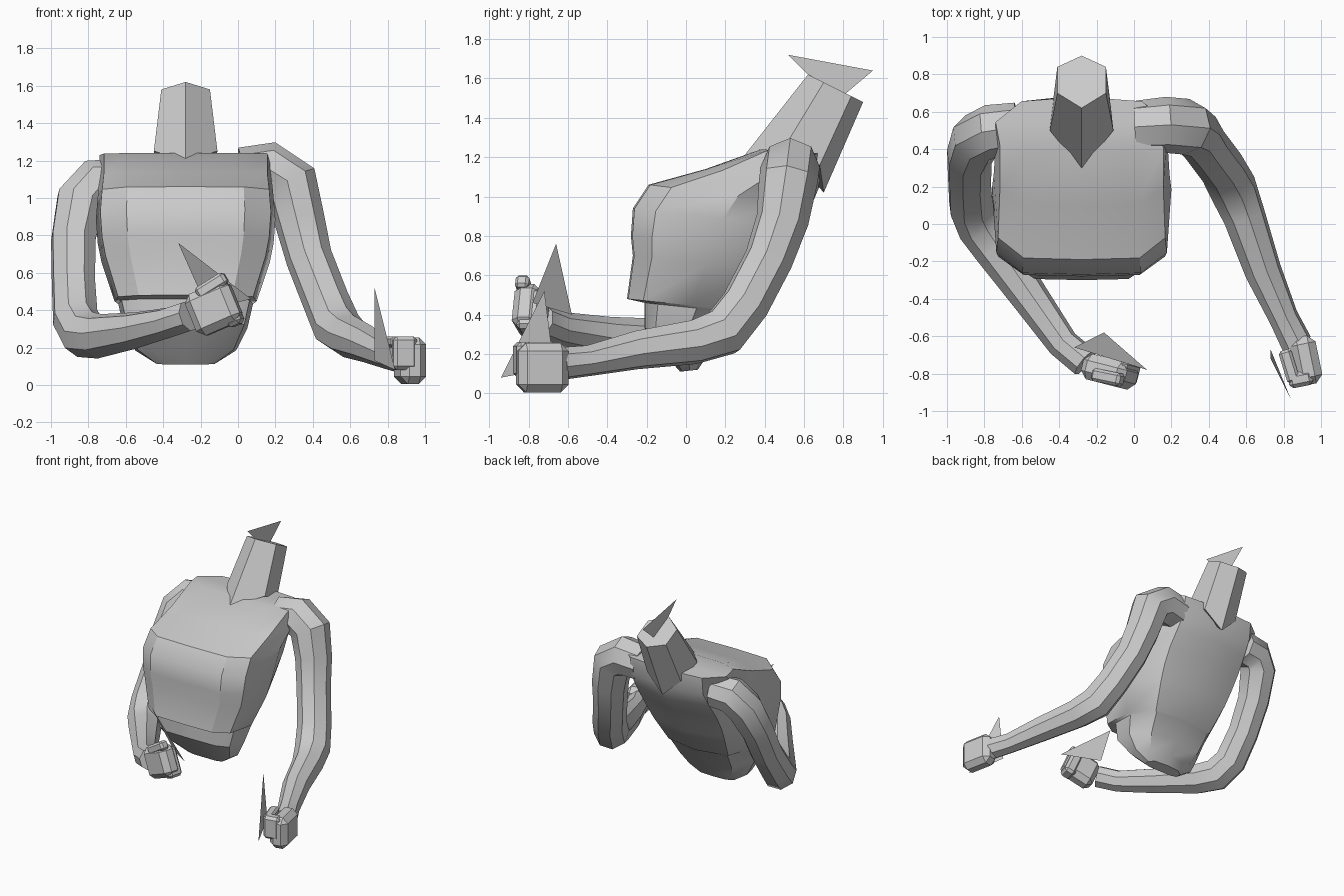
import bpy, bmesh, math
from mathutils import Vector, Matrix, Euler

cube = bpy.data.objects.get("Cube")
if cube:
    bpy.data.objects.remove(cube, do_unlink=True)

grey = bpy.data.materials.new("plain grey")
grey.use_nodes = True
grey.diffuse_color = (0.6, 0.6, 0.6, 1)
grey.node_tree.nodes["Principled BSDF"].inputs["Base Color"].default_value = (0.6, 0.6, 0.6, 1)

MID = -0.28  # centre line of the body


def finish(name, bm, angle=32):
    bmesh.ops.recalc_face_normals(bm, faces=bm.faces)
    mesh = bpy.data.meshes.new(name)
    bm.to_mesh(mesh)
    bm.free()
    mesh.materials.append(grey)
    obj = bpy.data.objects.new(name, mesh)
    bpy.context.collection.objects.link(obj)
    bpy.ops.object.select_all(action='DESELECT')
    obj.select_set(True)
    bpy.context.view_layer.objects.active = obj
    bpy.ops.object.shade_smooth_by_angle(angle=math.radians(angle))
    return obj


def loft(name, rings, angle=32):
    """Skin a list of equal-length rings and cap both ends."""
    bm = bmesh.new()
    loops = [[bm.verts.new(p) for p in ring] for ring in rings]
    n = len(loops[0])
    for a, b in zip(loops, loops[1:]):
        for i in range(n):
            j = (i + 1) % n
            bm.faces.new((a[i], a[j], b[j], b[i]))
    bm.faces.new(loops[0])
    bm.faces.new(loops[-1])
    return finish(name, bm, angle)


def limb(name, path, sides=8):
    """Tube along (x, y, z, radius) stations without twisting."""
    pts = [Vector(p[:3]) for p in path]
    last = len(pts) - 1
    old, u, rings = None, None, []
    for i, p in enumerate(pts):
        t = (pts[min(i + 1, last)] - pts[max(i - 1, 0)]).normalized()
        if u is None:
            u = t.orthogonal().normalized()
        else:
            u = old.rotation_difference(t) @ u
        old, v = t, t.cross(u)
        turn = math.tau / sides
        rings.append([p + path[i][3] * (u * math.cos(k * turn) + v * math.sin(k * turn))
                      for k in range(sides)])
    return loft(name, rings, 38)


def block(name, centre, size, turn, bevel=0.04):
    """Chamfered box for the hand parts."""
    bm = bmesh.new()
    bmesh.ops.create_cube(bm, size=1)
    bmesh.ops.scale(bm, vec=size, verts=bm.verts)
    bmesh.ops.bevel(bm, geom=bm.edges[:], offset=bevel, segments=1, affect='EDGES')
    bm.transform(Matrix.Translation(centre) @ Euler(turn).to_matrix().to_4x4())
    return finish(name, bm, 25)


def blade(name, corners):
    bm = bmesh.new()
    bm.faces.new([bm.verts.new(c) for c in corners])
    return finish(name, bm)


def mirrored(half):
    """Half outline (offset, y, z) from front to back, closed around the centre line."""
    other = [(-x, y, z) for x, y, z in half[-2:0:-1]]
    return [(MID + x, y, z) for x, y, z in half + other]


# Torso: front y, front z, back y, back z, half width
stations = [
    (-0.03, 0.11, 0.06, 0.12, 0.16),
    (-0.10, 0.19, 0.10, 0.18, 0.27),
    (-0.21, 0.33, 0.18, 0.28, 0.33),
    (-0.21, 0.46, 0.27, 0.41, 0.36),
    (-0.30, 0.48, 0.29, 0.42, 0.38),
    (-0.27, 0.70, 0.42, 0.62, 0.45),
    (-0.28, 0.80, 0.48, 0.72, 0.47),
    (-0.27, 0.94, 0.56, 0.84, 0.48),
    (-0.19, 1.06, 0.64, 0.96, 0.47),
    (0.10, 1.14, 0.69, 1.08, 0.46),
    (0.38, 1.24, 0.68, 1.22, 0.46),
]
section = [(0, 0), (0.66, 0.01), (0.95, 0.14), (1, 0.55), (0.7, 0.92), (0, 1)]
loft("torso", [mirrored([(w * fx, yf + (yb - yf) * t, zf + (zb - zf) * t)
                         for fx, t in section])
               for yf, zf, yb, zb, w in stations])

# Neck: six-sided, leaning back
neck_base = [(0, 0.29, 1.20), (0.17, 0.50, 1.25), (0.15, 0.68, 1.16), (0, 0.70, 1.02)]
neck_top = [(0, 0.62, 1.62), (0.13, 0.70, 1.58), (0.13, 0.84, 1.51), (0, 0.90, 1.48)]
loft("neck", [mirrored(neck_base), mirrored(neck_top)])
blade("neck_blade", [(MID, 0.52, 1.72), (MID, 0.95, 1.64), (MID, 0.76, 1.48)])

# Left arm, reaching forward
limb("left_arm", [
    (0.02, 0.52, 1.13, 0.14), (0.17, 0.53, 1.15, 0.15), (0.28, 0.52, 1.08, 0.15),
    (0.33, 0.49, 0.88, 0.135), (0.38, 0.42, 0.68, 0.125), (0.47, 0.30, 0.45, 0.125),
    (0.53, 0.19, 0.31, 0.13), (0.59, 0.04, 0.26, 0.115), (0.69, -0.25, 0.22, 0.1),
    (0.80, -0.50, 0.165, 0.08), (0.87, -0.64, 0.15, 0.085)])
block("left_fist", (0.92, -0.73, 0.13), (0.14, 0.26, 0.25), (0, 0, 0.2))
block("left_fingers", (0.89, -0.83, 0.17), (0.13, 0.08, 0.18), (0, 0, 0.2), 0.02)
block("left_thumb", (0.83, -0.76, 0.23), (0.07, 0.18, 0.06), (0, 0, 0.3), 0.015)
blade("left_blade", [(0.73, -0.72, 0.52), (0.84, -0.94, 0.08), (0.73, -0.67, 0.13)])

# Right arm, folded across the body
limb("right_arm", [
    (-0.62, 0.52, 1.08, 0.13), (-0.76, 0.50, 1.07, 0.14), (-0.84, 0.46, 0.98, 0.14),
    (-0.88, 0.36, 0.78, 0.125), (-0.88, 0.24, 0.55, 0.12), (-0.87, 0.10, 0.36, 0.125),
    (-0.82, -0.01, 0.27, 0.13), (-0.74, -0.13, 0.26, 0.12), (-0.55, -0.40, 0.29, 0.1),
    (-0.38, -0.64, 0.33, 0.085), (-0.26, -0.74, 0.37, 0.085)])
block("right_fist", (-0.13, -0.79, 0.41), (0.26, 0.14, 0.24), (0, -0.4, -0.25))
block("right_fingers", (-0.05, -0.79, 0.42), (0.09, 0.12, 0.22), (0, -0.4, -0.25), 0.02)
block("right_thumb", (-0.14, -0.82, 0.53), (0.18, 0.07, 0.07), (0, -0.55, -0.2), 0.015)
blade("right_blade", [(-0.32, -0.66, 0.76), (-0.16, -0.58, 0.40), (0.07, -0.78, 0.46)])
